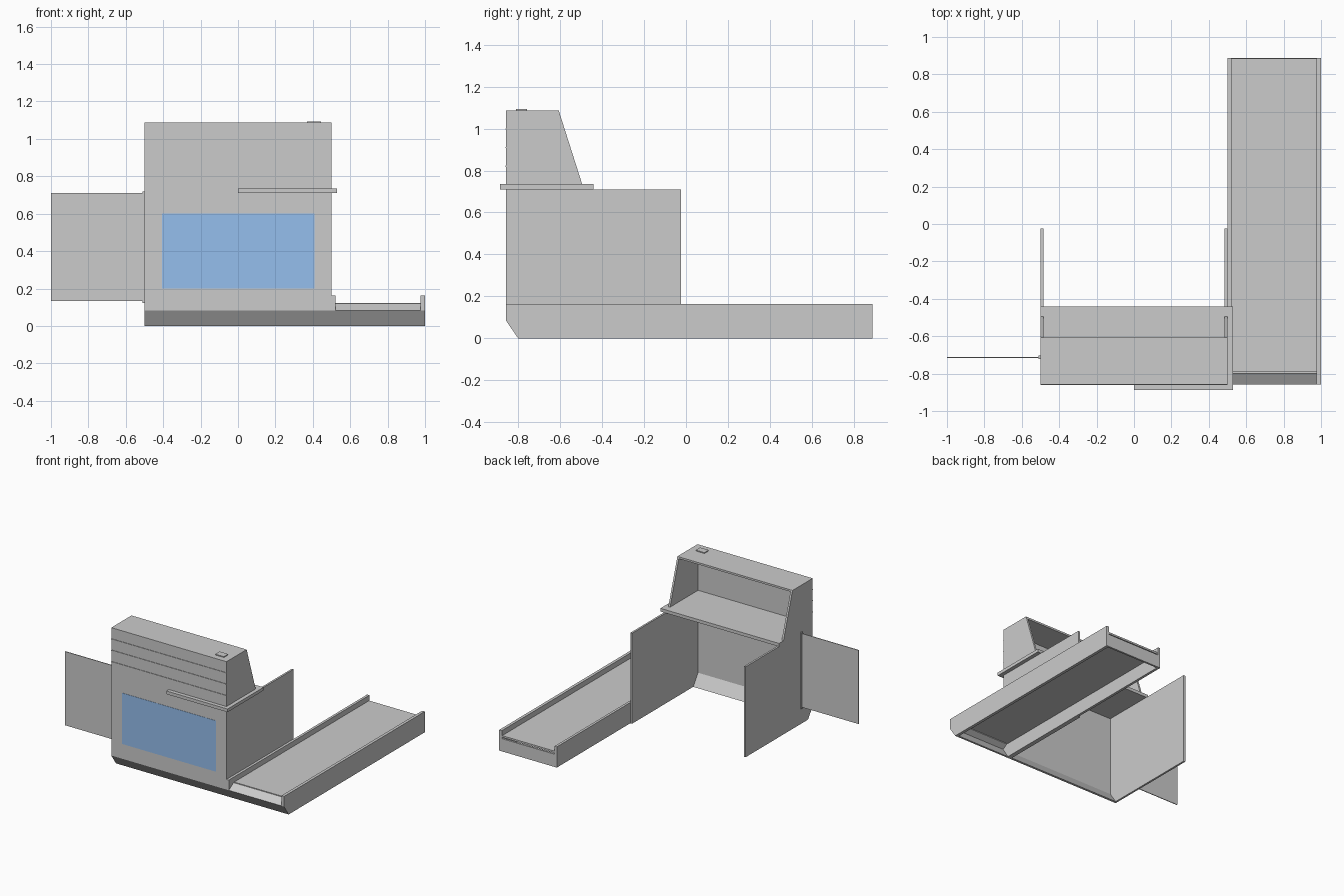
import bpy, bmesh

if "Cube" in bpy.data.objects:
    bpy.data.objects.remove(bpy.data.objects["Cube"])


def prism(name, pts, lo, hi, axis='x'):
    """Extrude a closed profile: (y, z) along x, or (x, y) along z."""
    bm = bmesh.new()
    if axis == 'x':
        vs = [bm.verts.new((lo, a, b)) for a, b in pts]
        d = (hi - lo, 0, 0)
    else:
        vs = [bm.verts.new((a, b, lo)) for a, b in pts]
        d = (0, 0, hi - lo)
    face = bm.faces.new(vs)
    ext = bmesh.ops.extrude_face_region(bm, geom=[face], use_keep_orig=True)
    moved = [g for g in ext['geom'] if isinstance(g, bmesh.types.BMVert)]
    bmesh.ops.translate(bm, verts=moved, vec=d)
    bmesh.ops.recalc_face_normals(bm, faces=bm.faces)
    me = bpy.data.meshes.new(name)
    bm.to_mesh(me)
    bm.free()
    ob = bpy.data.objects.new(name, me)
    bpy.context.collection.objects.link(ob)
    return ob


def box(name, x, y, z):
    return prism(name, [(y[0], z[0]), (y[1], z[0]), (y[1], z[1]), (y[0], z[1])], *x)


# Desk side panels with kicked-in toe and sloped upper hood
side = [(-0.80, 0), (-0.025, 0), (-0.025, 0.71), (-0.495, 0.71), (-0.495, 0.735),
        (-0.607, 1.087), (-0.857, 1.087), (-0.857, 0.083)]
prism("desk_side_left", side, -0.5, -0.485)
prism("desk_side_right", side, 0.485, 0.5)

# Folded desk front panel
prism("desk_front", [(-0.80, 0), (-0.857, 0.083), (-0.857, 1.087), (-0.842, 1.087),
                     (-0.842, 0.088), (-0.782, 0)], -0.485, 0.485)
box("desk_top", (-0.485, 0.485), (-0.842, -0.607), (1.072, 1.087))

# L-shaped counter that pokes out to the front and right
prism("counter", [(-0.5, -0.857), (0, -0.857), (0, -0.887), (0.53, -0.887),
                  (0.53, -0.44), (-0.5, -0.44)], 0.71, 0.735, 'z')

# Trim strips on the hood front
for i, z in enumerate((0.82, 0.91, 0.998)):
    box(f"trim_strip_{i + 1}", (-0.5, 0.5), (-0.861, -0.856), (z - 0.003, z + 0.003))

# Blue front display panel
panel = box("front_display_panel", (-0.405, 0.41), (-0.859, -0.856), (0.2, 0.6))
blue = bpy.data.materials.new("panel_blue")
blue.diffuse_color = (0.30, 0.52, 0.85, 1)
blue.use_nodes = True
blue.node_tree.nodes["Principled BSDF"].inputs["Base Color"].default_value = blue.diffuse_color
panel.data.materials.append(blue)

# Small pad on the top
box("top_pad", (0.37, 0.445), (-0.81, -0.757), (1.085, 1.094))

# Swing gate on the left with its hinge bar
box("gate_hinge", (-0.51, -0.5), (-0.722, -0.704), (0.122, 0.72))
box("gate_panel", (-1.0, -0.508), (-0.716, -0.710), (0.133, 0.712))

# Conveyor rails
rail = [(-0.80, 0), (0.888, 0), (0.888, 0.163), (-0.857, 0.163), (-0.857, 0.083)]
prism("conveyor_rail_inner", rail, 0.5, 0.52)
prism("conveyor_rail_outer", rail, 0.977, 1.0)

# Conveyor front apron: toe slope below, ramp up to the belt
prism("conveyor_apron", [(-0.80, 0), (-0.857, 0.083), (-0.797, 0.12), (-0.797, 0.108),
                         (-0.838, 0.083), (-0.785, 0)], 0.52, 0.977)

# Belt and rear end plate
box("conveyor_belt", (0.52, 0.977), (-0.79, 0.884), (0.108, 0.122))
box("conveyor_end_plate", (0.52, 0.977), (0.873, 0.888), (0, 0.1))
